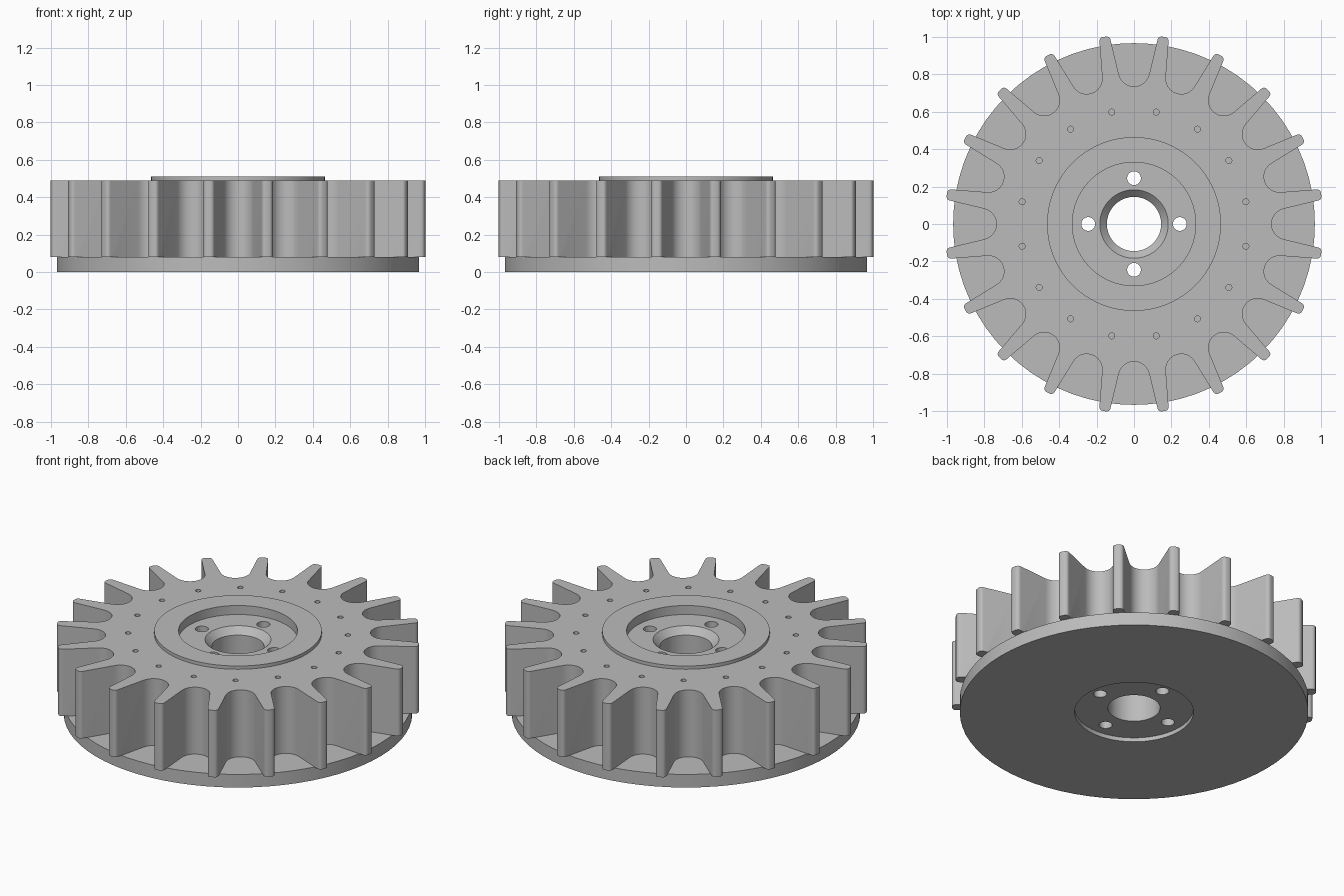
import bpy, bmesh
from math import sin, cos, tan, pi, radians
from mathutils import Matrix, Vector

cube = bpy.data.objects.get("Cube")
if cube:
    bpy.data.objects.remove(cube, do_unlink=True)

TEETH = 20
TOP = 0.49

grey = bpy.data.materials.new("machined grey")
grey.use_nodes = True
colour = (0.5, 0.5, 0.5, 1)
grey.diffuse_color = colour
grey.node_tree.nodes["Principled BSDF"].inputs["Base Color"].default_value = colour


def finish(name, bm):
    bmesh.ops.recalc_face_normals(bm, faces=bm.faces)
    mesh = bpy.data.meshes.new(name)
    bm.to_mesh(mesh)
    bm.free()
    mesh.materials.append(grey)
    obj = bpy.data.objects.new(name, mesh)
    bpy.context.collection.objects.link(obj)
    return obj


def prism(name, outline, z0, z1):
    bm = bmesh.new()
    face = bm.faces.new([bm.verts.new((x, y, z0)) for x, y in outline])
    new = bmesh.ops.extrude_face_region(bm, geom=[face])["geom"]
    bmesh.ops.translate(bm, vec=(0, 0, z1 - z0),
                        verts=[v for v in new if isinstance(v, bmesh.types.BMVert)])
    return finish(name, bm)


def cylinders(name, places, radius, z0, z1, sides):
    bm = bmesh.new()
    for x, y in places:
        bmesh.ops.create_cone(bm, cap_ends=True, segments=sides, radius1=radius,
                              radius2=radius, depth=z1 - z0,
                              matrix=Matrix.Translation((x, y, (z0 + z1) / 2)))
    return finish(name, bm)


def lathe(name, profile, sides):
    bm = bmesh.new()
    verts = [bm.verts.new((r, 0, z)) for r, z in profile]
    edges = [bm.edges.new(pair) for pair in zip(verts, verts[1:])]
    bmesh.ops.spin(bm, geom=verts + edges, axis=(0, 0, 1), cent=(0, 0, 0),
                   angle=2 * pi, steps=sides)
    bmesh.ops.remove_doubles(bm, verts=bm.verts, dist=1e-4)
    return finish(name, bm)


def ring(count, radius, start):
    return [(radius * cos(start + i * 2 * pi / count),
             radius * sin(start + i * 2 * pi / count)) for i in range(count)]


def tooth_outline():
    """Round-bottomed gaps alternating with blunt, rounded tooth tips."""
    lean, root, centre = radians(14), 0.083, 0.818
    tip, corner, tip_radius = 0.009, 0.021, 1.013
    gap = []
    for i in range(13):
        a = -pi + lean + (pi - 2 * lean) * i / 12
        gap.append((centre + root * sin(a), root * cos(a)))
    tooth = []
    for side in (-1, 1):
        for i in range(5):
            a = pi / 2 * (i / 4 if side > 0 else 1 - i / 4)
            tooth.append((tip_radius - corner + corner * cos(a),
                          side * (tip + corner * sin(a))))
    points = []
    for k in range(TEETH):
        for shape, turn in ((gap, k), (tooth, k + 0.5)):
            a = turn * 2 * pi / TEETH
            points += [(r * cos(a) - t * sin(a), r * sin(a) + t * cos(a))
                       for r, t in shape]
    return points


def combine(target, other, operation):
    mod = target.modifiers.new(operation.title(), "BOOLEAN")
    mod.operation = operation
    mod.solver = "EXACT"
    mod.object = other
    bpy.context.view_layer.objects.active = target
    bpy.ops.object.modifier_apply(modifier=mod.name)
    bpy.data.objects.remove(other, do_unlink=True)


# Toothed body on its base disc, with a raised collar
wheel = prism("toothed_wheel", tooth_outline(), 0.08, TOP)
centre = [(0, 0)]
combine(wheel, cylinders("base_disc", centre, 0.967, 0, 0.08, 72), "UNION")
combine(wheel, cylinders("collar", centre, 0.465, 0.3, 0.51, 72), "UNION")

# Stepped hub bore: upper recess, chamfer, shaft hole and lower recess
bore = [(0, 0.7), (0.33, 0.7), (0.33, 0.455), (0.183, 0.455), (0.145, 0.415),
        (0.145, 0.025), (0.33, 0.025), (0.33, -0.1), (0, -0.1)]
combine(wheel, lathe("hub_bore", bore, 64), "DIFFERENCE")

# Four through bolt holes and a ring of small blind holes
combine(wheel, cylinders("bolt_holes", ring(4, 0.245, 0), 0.037, -0.1, 0.7, 24), "DIFFERENCE")
combine(wheel, cylinders("pin_holes", ring(16, 0.61, pi / 16), 0.016, 0.39, 0.7, 16), "DIFFERENCE")

# Smooth curved walls, sharp machined edges
bpy.ops.object.select_all(action="DESELECT")
wheel.select_set(True)
bpy.context.view_layer.objects.active = wheel
bpy.ops.object.shade_smooth_by_angle(angle=radians(30))
